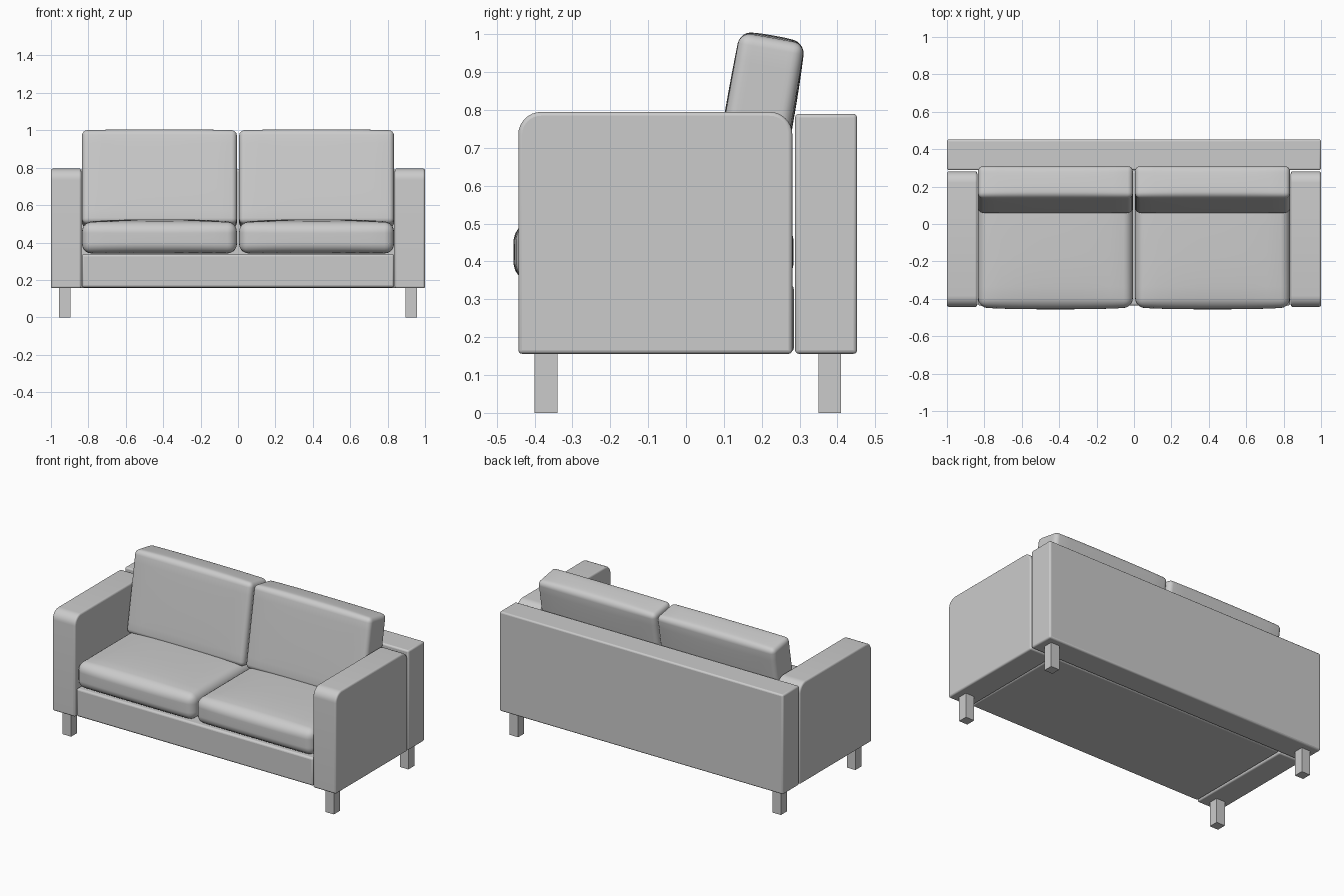
import bpy, bmesh, math
from mathutils import Vector, Matrix

if "Cube" in bpy.data.objects:
    bpy.data.objects.remove(bpy.data.objects["Cube"])


def box_bmesh(size):
    bm = bmesh.new()
    bmesh.ops.create_cube(bm, size=1, matrix=Matrix.Diagonal((*size, 1)))
    return bm


def finish(bm, name, loc, rot_x=0, bevel=0, segments=3, smooth=True):
    mesh = bpy.data.meshes.new(name)
    bm.to_mesh(mesh)
    bm.free()
    ob = bpy.data.objects.new(name, mesh)
    bpy.context.collection.objects.link(ob)
    ob.location = loc
    ob.rotation_euler.x = rot_x
    if bevel:
        mod = ob.modifiers.new("soft_edges", 'BEVEL')
        mod.width, mod.segments = bevel, segments
        mod.limit_method, mod.angle_limit = 'ANGLE', math.radians(40)
    if smooth:
        bpy.ops.object.select_all(action='DESELECT')
        ob.select_set(True)
        bpy.context.view_layer.objects.active = ob
        bpy.ops.object.shade_smooth_by_angle(angle=math.radians(35))
    return ob


def block(name, lo, hi, bevel=0, round_top=0, smooth=True):
    """Box between two corners; round_top rounds its top front and back corners."""
    lo, hi = Vector(lo), Vector(hi)
    bm = box_bmesh(hi - lo)
    if round_top:
        edges = [e for e in bm.edges
                 if all(v.co.z > 0 for v in e.verts)
                 and abs(e.verts[0].co.y - e.verts[1].co.y) < 1e-5]
        bmesh.ops.bevel(bm, geom=edges, offset=round_top, segments=8,
                        profile=0.5, affect='EDGES')
    return finish(bm, name, (lo + hi) / 2, bevel=bevel, smooth=smooth)


def cushion(name, loc, size, radius, puff, rot_x=0):
    """Rounded box whose faces swell by puff = (x, front, back, top, bottom)."""
    bm = box_bmesh(size)
    bmesh.ops.bevel(bm, geom=bm.edges[:], offset=radius, segments=5,
                    profile=0.5, affect='EDGES')
    half = Vector(size) / 2
    for axis in range(3):
        normal = Vector([float(i == axis) for i in range(3)])
        for i in range(1, 10):
            at = normal * (half[axis] - radius) * (i / 5 - 1)
            bmesh.ops.bisect_plane(bm, geom=bm.verts[:] + bm.edges[:] + bm.faces[:],
                                   plane_co=at, plane_no=normal)
    px, front, back, top, bottom = puff
    for v in bm.verts:
        u = Vector([v.co[i] / half[i] for i in range(3)])
        w = [max(0, 1 - abs(c) ** 3) for c in u]
        v.co.x += u.x * px * w[1] * w[2]
        v.co.y += u.y * (back if u.y > 0 else front) * w[0] * w[2]
        v.co.z += u.z * (top if u.z > 0 else bottom) * w[0] * w[1]
    return finish(bm, name, loc, rot_x)


# Frame: base and back panel
block("base", (-0.835, -0.437, 0.16), (0.835, 0.285, 0.338), bevel=0.012)
block("back_panel", (-1, 0.288, 0.156), (1, 0.452, 0.79), bevel=0.010)

for side, s in (("left", -1), ("right", 1)):
    # Arm with rounded top corners
    x0, x1 = sorted((s * 0.838, s * 1.0))
    block(f"{side}_arm", (x0, -0.443, 0.156), (x1, 0.281, 0.795),
          bevel=0.010, round_top=0.06)

    # Square legs
    x0, x1 = sorted((s * 0.896, s * 0.956))
    for end, y in (("front", -0.40), ("back", 0.35)):
        block(f"{side}_{end}_leg", (x0, y, 0), (x1, y + 0.06, 0.17), smooth=False)

    # Seat cushion and leaning back cushion
    cushion(f"{side}_seat_cushion", (s * 0.42, -0.083, 0.425),
            (0.828, 0.726, 0.166), 0.05, (0, 0.010, 0.004, 0.016, 0.0))
    cushion(f"{side}_back_cushion", (s * 0.42, 0.184, 0.739),
            (0.828, 0.174, 0.508), 0.028, (0, 0.003, 0.006, 0.008, 0.004),
            rot_x=math.radians(-10))
